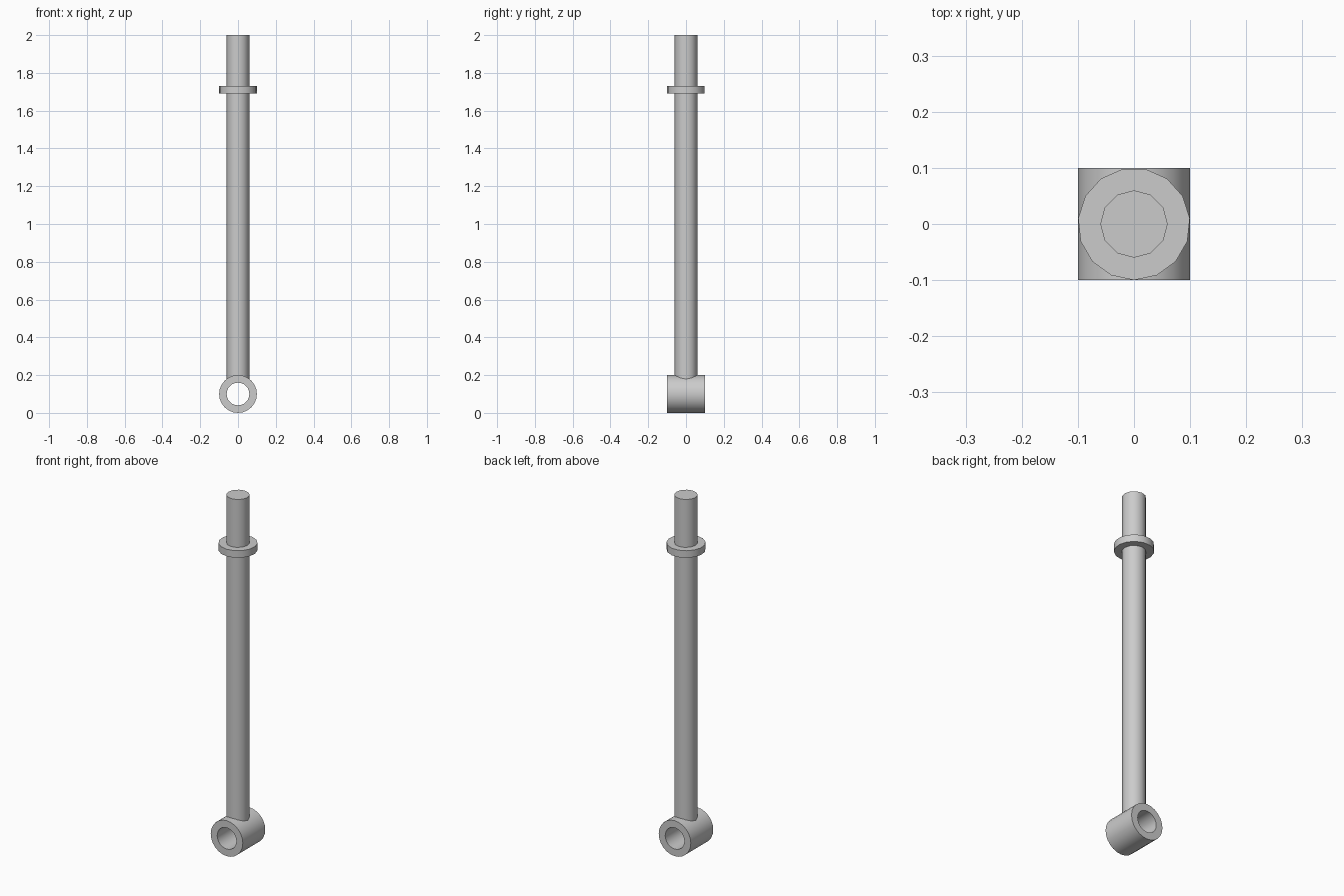
import bpy, bmesh, math

cube = bpy.data.objects.get("Cube")
if cube:
    bpy.data.objects.remove(cube, do_unlink=True)

steel = bpy.data.materials.new("grey_steel")
steel.use_nodes = True
colour = (0.6, 0.6, 0.6, 1)
steel.diffuse_color = colour
steel.node_tree.nodes["Principled BSDF"].inputs["Base Color"].default_value = colour


def lathe(name, profile, sides, closed=False):
    """Turn a (radius, height) profile around z, with a vertex at -y."""
    bm = bmesh.new()
    rings = []
    for r, z in profile:
        ring = []
        for i in range(sides):
            a = 2 * math.pi * i / sides - math.pi / 2
            ring.append(bm.verts.new((r * math.cos(a), r * math.sin(a), z)))
        rings.append(ring)
    pairs = list(zip(rings, rings[1:]))
    if closed:
        pairs.append((rings[-1], rings[0]))
    else:
        bm.faces.new(rings[0])
        bm.faces.new(rings[-1])
    for low, high in pairs:
        for i in range(sides):
            j = (i + 1) % sides
            bm.faces.new((low[i], low[j], high[j], high[i]))
    bmesh.ops.recalc_face_normals(bm, faces=bm.faces)
    mesh = bpy.data.meshes.new(name)
    bm.to_mesh(mesh)
    bm.free()
    mesh.materials.append(steel)
    obj = bpy.data.objects.new(name, mesh)
    bpy.context.collection.objects.link(obj)
    bpy.ops.object.select_all(action="DESELECT")
    obj.select_set(True)
    bpy.context.view_layer.objects.active = obj
    bpy.ops.object.shade_smooth_by_angle(angle=math.radians(40))
    return obj


# Long rod, ending inside the wall of the eye
lathe("rod", [(0.06, 0.168), (0.06, 2.0)], 12)

# Collar near the top of the rod
lathe("collar", [(0.1, 1.69), (0.1, 1.73)], 15)

# Hollow eye at the foot, its bore running front to back
eye = lathe("eye", [(0.06, -0.1), (0.1, -0.1), (0.1, 0.1), (0.06, 0.1)], 24, closed=True)
eye.rotation_euler.x = math.pi / 2
eye.location.z = 0.1
